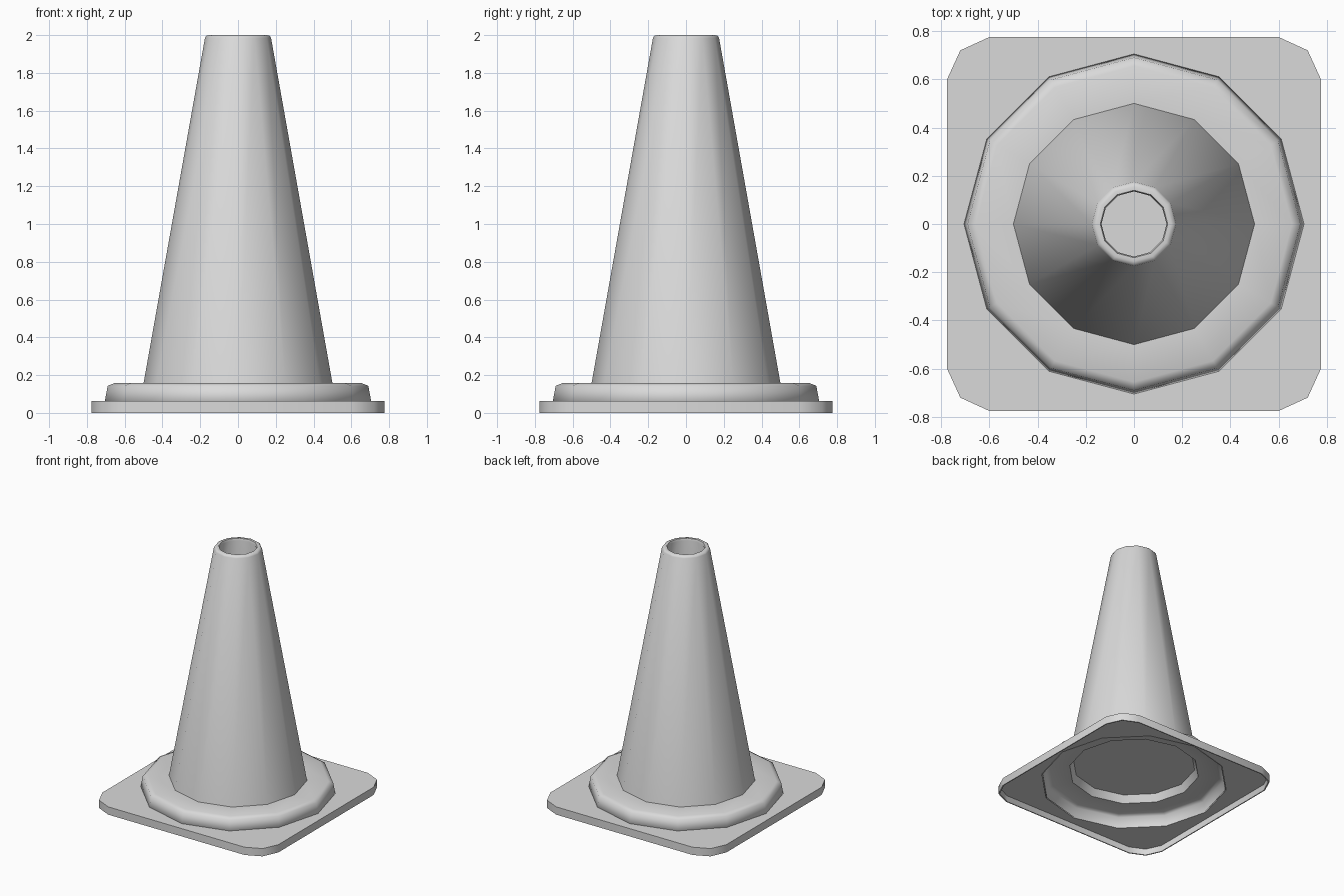
import bpy
import bmesh
from math import cos, sin, pi, radians

cube = bpy.data.objects.get("Cube")
if cube:
    bpy.data.objects.remove(cube, do_unlink=True)

SIDES = 12

grey = bpy.data.materials.new("light grey")
grey.use_nodes = True
colour = (0.7, 0.7, 0.7, 1)
grey.diffuse_color = colour
grey.node_tree.nodes["Principled BSDF"].inputs["Base Color"].default_value = colour


def finish(obj):
    """Make active, then smooth everything but the sharp edges."""
    bpy.ops.object.select_all(action="DESELECT")
    obj.select_set(True)
    bpy.context.view_layer.objects.active = obj
    if obj.type == "CURVE":
        bpy.ops.object.convert(target="MESH")
    bpy.ops.object.shade_smooth_by_angle(angle=radians(60))


def lathe(name, profile):
    """Turn a (radius, height) profile around z."""
    bm = bmesh.new()
    verts = [bm.verts.new((r, 0, z)) for r, z in profile]
    edges = [bm.edges.new((a, b)) for a, b in zip(verts, verts[1:])]
    bmesh.ops.spin(bm, geom=verts + edges, cent=(0, 0, 0), axis=(0, 0, 1),
                   angle=2 * pi, steps=SIDES)
    bmesh.ops.remove_doubles(bm, verts=bm.verts, dist=0.0005)
    bmesh.ops.recalc_face_normals(bm, faces=bm.faces)
    mesh = bpy.data.meshes.new(name)
    bm.to_mesh(mesh)
    bm.free()
    obj = bpy.data.objects.new(name, mesh)
    bpy.context.collection.objects.link(obj)
    mesh.materials.append(grey)
    finish(obj)


def slab(name, loops, bottom, top):
    """Flat slab; the second loop is an opening in the first."""
    curve = bpy.data.curves.new(name, "CURVE")
    curve.dimensions = "2D"
    curve.fill_mode = "BOTH"
    curve.extrude = (top - bottom) / 2
    for loop in loops:
        spline = curve.splines.new("POLY")
        spline.points.add(len(loop) - 1)
        for point, (x, y) in zip(spline.points, loop):
            point.co = (x, y, 0, 1)
        spline.use_cyclic_u = True
    obj = bpy.data.objects.new(name, curve)
    obj.location.z = (top + bottom) / 2
    bpy.context.collection.objects.link(obj)
    curve.materials.append(grey)
    finish(obj)


# Hollow cone with rounded lip, raised thin collar and closed floor
lathe("cone_body", [
    (0, 0.2), (0.46, 0.2), (0.488, 0.142),                  # recessed floor
    (0.645, 0.142), (0.678, 0.13), (0.693, 0.05),           # inside of collar
    (0.705, 0.062), (0.69, 0.143), (0.655, 0.157),          # outside of collar
    (0.5, 0.157), (0.175, 1.985), (0.168, 1.996),           # cone
    (0.155, 2), (0.14, 2), (0.135, 1.985),                  # lip
    (0.45, 0.22), (0, 0.22),                                # hollow
])

# Square base with chamfered corners: thin top sheet and hanging rim
corner = [(0.775, 0.6), (0.72, 0.72), (0.6, 0.775)]
outline = []
for k in range(4):
    c, s = round(cos(k * pi / 2)), round(sin(k * pi / 2))
    outline += [(x * c - y * s, x * s + y * c) for x, y in corner]
opening = [(0.7 * cos(2 * pi * i / SIDES), 0.7 * sin(2 * pi * i / SIDES))
           for i in range(SIDES)]
rim_inside = [(x * 0.99, y * 0.99) for x, y in outline]

slab("base_plate", (outline, opening), 0.05, 0.062)
slab("base_rim", (outline, rim_inside), 0, 0.05)
